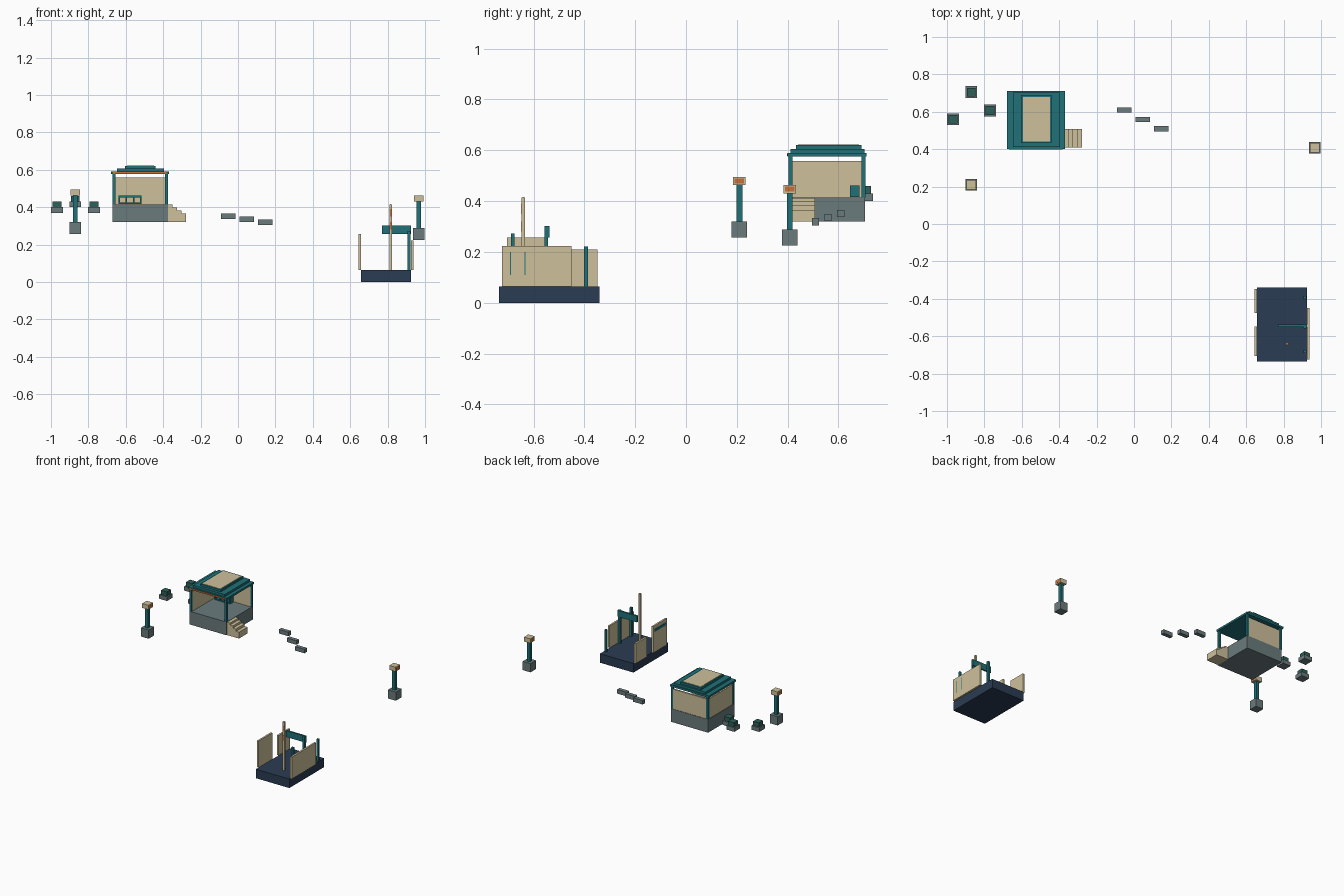
import bpy, bmesh
from mathutils import Vector

if "Cube" in bpy.data.objects:
    bpy.data.objects.remove(bpy.data.objects["Cube"])


def material(name, r, g, b):
    m = bpy.data.materials.new(name)
    m.diffuse_color = (r, g, b, 1)
    m.use_nodes = True
    m.node_tree.nodes["Principled BSDF"].inputs["Base Color"].default_value = m.diffuse_color
    return m


TEAL = material("teal", .014, .165, .185)
TAN = material("sand", .62, .53, .33)
STONE = material("stone", .147, .198, .205)
ORANGE = material("orange", .58, .16, .04)
NAVY = material("navy", .023, .045, .084)
GREEN = material("leaf", .028, .115, .098)


def box(name, x, y, z, mat):
    """Box spanning the (min, max) pairs x, y and z."""
    bm = bmesh.new()
    bmesh.ops.create_cube(bm, size=1)
    lo, hi = Vector((x[0], y[0], z[0])), Vector((x[1], y[1], z[1]))
    for v in bm.verts:
        v.co = Vector([(lo[i] + hi[i]) / 2 + v.co[i] * (hi[i] - lo[i]) for i in range(3)])
    me = bpy.data.meshes.new(name)
    bm.to_mesh(me)
    bm.free()
    me.materials.append(mat)
    ob = bpy.data.objects.new(name, me)
    bpy.context.collection.objects.link(ob)
    return ob


def pillar(name, x, y, w, z0, z1, mat):
    """Square upright of width w centred on x, y."""
    return box(name, (x - w / 2, x + w / 2), (y - w / 2, y + w / 2), (z0, z1), mat)


# Pavilion: plinth, walls on the left and back, corner columns
box("pavilion_base", (-.67, -.375), (.405, .705), (.32, .415), STONE)
box("pavilion_back_wall", (-.66, -.385), (.69, .702), (.415, .558), TAN)
box("pavilion_left_wall", (-.667, -.655), (.415, .695), (.415, .558), TAN)
for x in (-.664, -.381):
    for y in (.412, .698):
        pillar("pavilion_column", x, y, .016, .415, .578, TEAL)

# Stepped roof with a sand panel and an orange front fascia
box("roof_eave", (-.68, -.37), (.40, .71), (.576, .59), TEAL)
box("roof_middle", (-.647, -.395), (.412, .703), (.59, .606), TEAL)
box("roof_top", (-.604, -.44), (.432, .69), (.606, .62), TEAL)
box("roof_panel", (-.594, -.449), (.44, .68), (.62, .622), TAN)
box("roof_fascia", (-.668, -.382), (.397, .401), (.577, .587), ORANGE)

# Bench inside the pavilion
box("bench_seat", (-.64, -.515), (.645, .683), (.453, .462), TEAL)
box("bench_foot_rail", (-.64, -.515), (.645, .683), (.416, .424), TEAL)
for i in range(4):
    x = -.636 + i * .039
    box("bench_leg", (x - .004, x + .004), (.645, .683), (.42, .456), TEAL)

# Side stairs
for i, top in enumerate((.413, .399, .383, .366)):
    x = -.375 + i * .024
    box("stair_step", (x, x + .024), (.41, .508), (.32, top), TAN)

# Stepping stones
for i in range(3):
    x, y, z = -.09 + i * .099, .595 - i * .05, .337 - i * .016
    box("stepping_stone", (x, x + .076), (y, y + .028), (z, z + .029), STONE)

# Planters
for x, y, z in ((-.968, .56, .37), (-.77, .607, .37), (-.87, .705, .40)):
    pillar("planter_pot", x, y, .063, z, z + .03, STONE)
    pillar("planter_shrub", x, y, .046, z + .03, z + .06, GREEN)

# Lanterns
for x, y, z in ((-.87, .21, .257), (.966, .408, .225)):
    pillar("lantern_base", x, y, .062, z, z + .063, STONE)
    pillar("lantern_post", x, y, .023, z + .063, z + .208, TEAL)
    pillar("lantern_head", x, y, .05, z + .206, z + .238, TAN)
    box("lantern_glow", (x - .026, x + .026), (y - .019, y + .019),
        (z + .212, z + .232), ORANGE)

# Lower platform with side panels
box("platform", (.658, .925), (-.735, -.34), (0, .065), NAVY)
box("right_panel", (.925, .938), (-.725, -.45), (.065, .223), TAN)
box("left_tall_panel", (.645, .658), (-.705, -.548), (.065, .256), TAN)
box("left_low_panel", (.645, .658), (-.475, -.348), (.065, .209), TAN)
box("left_panel_band", (.643, .646), (-.69, -.56), (.212, .232), TEAL)
for y in (-.69, -.633):
    box("right_panel_slit", (.937, .939), (y - .002, y + .002), (.11, .20), TEAL)

# Posts, cross beam and mast
for y, top in ((-.682, .272), (-.55, .303), (-.393, .222)):
    pillar("platform_post", .915, y, .015, .065, top, TEAL)
box("cross_beam", (.77, .925), (-.55, -.538), (.257, .303), TEAL)
pillar("mast", .816, -.64, .014, .065, .414, TAN)
for z in (.28, .35):
    box("mast_mark", (.812, .82), (-.649, -.646), (z, z + .04), ORANGE)
pillar("mast_tip", .816, -.64, .006, .414, .416, ORANGE)
